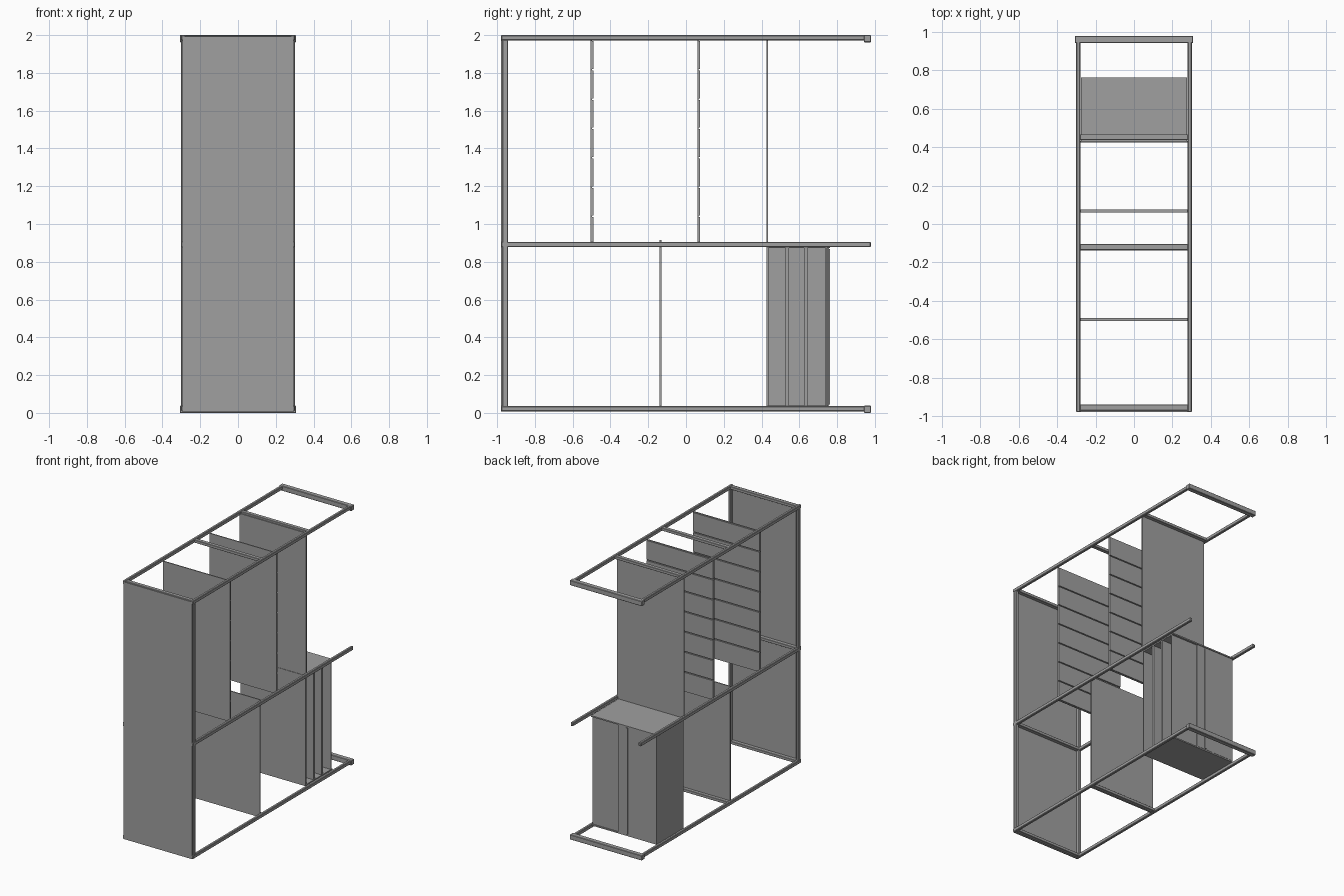
import bpy

cube = bpy.data.objects.get("Cube")
if cube:
    bpy.data.objects.remove(cube, do_unlink=True)

grey = bpy.data.materials.new("plain grey")
grey.use_nodes = True
colour = (0.35, 0.35, 0.35, 1)
grey.diffuse_color = colour
grey.node_tree.nodes["Principled BSDF"].inputs["Base Color"].default_value = colour


def box(name, xs, ys, zs, bevel=0):
    """Axis-aligned box given by its range along each axis."""
    ranges = (xs, ys, zs)
    bpy.ops.mesh.primitive_cube_add(size=1, location=[(a + b) / 2 for a, b in ranges])
    ob = bpy.context.object
    ob.name = name
    ob.scale = [b - a for a, b in ranges]
    bpy.ops.object.transform_apply(location=False, rotation=False, scale=True)
    ob.data.materials.append(grey)
    if bevel:
        mod = ob.modifiers.new("edge", "BEVEL")
        mod.width = bevel
        mod.segments = 1
    return ob


def cross_bar(name, y, z, depth=0.03, height=0.022, half=0.28):
    box(name, (-half, half), (y - depth / 2, y + depth / 2),
        (z - height / 2, z + height / 2), 0.002)


# Long side rails on three levels, and the front posts
BOTTOM, MIDDLE, TOP = 0.022, 0.892, 1.986
END = 0.979
for side, x in (("right", -0.29), ("left", 0.29)):
    xs = (x - 0.011, x + 0.011)
    for level, z in (("bottom", BOTTOM), ("middle", MIDDLE), ("top", TOP)):
        box(f"{side}_{level}_rail", xs, (-END, END if level == "middle" else 0.95),
            (z - 0.014, z + 0.014), 0.004)
    box(f"{side}_front_post", xs, (-0.971, -0.942), (0.03, 1.975), 0.003)

# Cross bars joining the rails
for level, z in (("bottom", BOTTOM), ("middle", MIDDLE), ("top", TOP)):
    cross_bar(f"front_{level}_bar", -0.955, z)
for level, zs in (("bottom", (0, 0.038)), ("top", (1.962, 2))):
    box(f"back_{level}_bar", (-0.308, 0.308), (0.942, END), zs, 0.003)
cross_bar("centre_top_bar", -0.12, TOP)
cross_bar("centre_bottom_bar", -0.12, BOTTOM)
cross_bar("rear_top_bar", 0.452, TOP)

# Front panel and plain partitions
box("front_panel", (-0.294, 0.294), (-END, -0.971), (0.008, 1.992))
box("lower_partition", (-0.285, 0.285), (-0.139, -0.131), (0.008, 0.915))
box("upper_rear_partition", (-0.285, 0.285), (0.425, 0.433), (0.885, 1.985))

# Boarded partitions: a plain sheet with horizontal boards on the back
BOARDS = 7
for name, y in (("front", -0.505), ("centre", 0.06)):
    box(f"{name}_boarded_sheet", (-0.285, 0.285), (y, y + 0.007), (0.885, 1.972))
    step = (1.972 - 0.885) / BOARDS
    for i in range(BOARDS):
        z = 0.885 + i * step
        box(f"{name}_board_{i + 1}", (-0.285, 0.285), (y + 0.007, y + 0.015),
            (z + 0.004, z + step - 0.004))

# Cabinet, open on its left side
FRONT, BACK = 0.427, 0.755
LOW, HIGH = 0.03, 0.882
WIDE = (-0.277, 0.277)
box("cabinet_front", WIDE, (FRONT, FRONT + 0.01), (LOW, HIGH))
box("cabinet_side", (-0.277, -0.267), (FRONT, BACK), (LOW, HIGH))
box("cabinet_floor", WIDE, (FRONT, BACK), (LOW, LOW + 0.01))
box("cabinet_top", WIDE, (FRONT, BACK + 0.008), (HIGH - 0.01, HIGH))
for i, y in enumerate((0.537, 0.635)):
    box(f"cabinet_divider_{i + 1}", (-0.267, 0.275), (y - 0.009, y + 0.009),
        (LOW + 0.01, HIGH - 0.01))

# Two overlapping sliding doors with edge grips
box("inner_door", (-0.03, 0.277), (0.738, 0.747), (LOW + 0.01, HIGH - 0.01))
box("outer_door", (-0.277, 0.05), (0.748, 0.757), (LOW + 0.01, HIGH - 0.01))
box("door_grip", (-0.035, -0.02), (0.757, 0.763), (LOW + 0.015, HIGH - 0.015))
